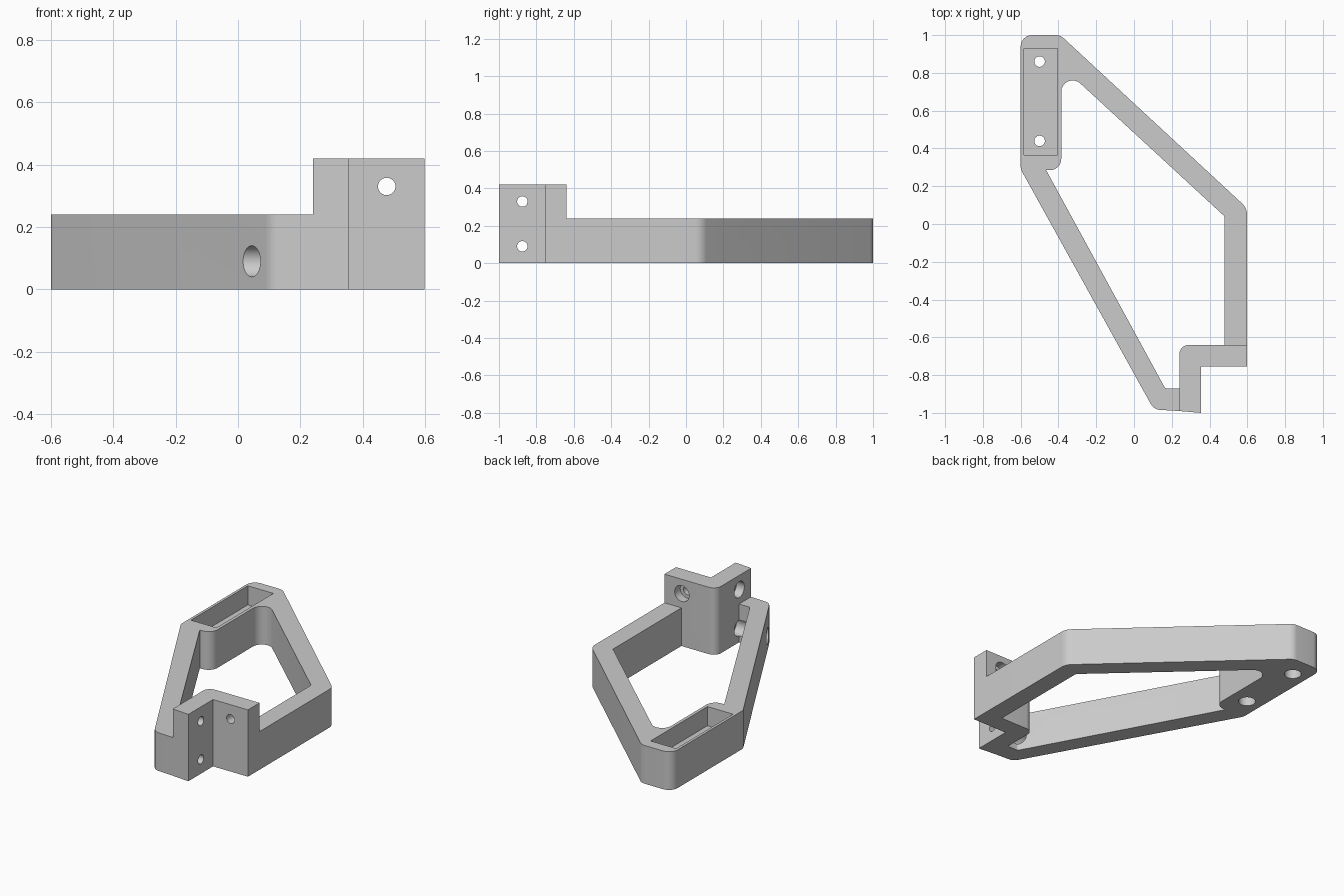
import bpy, bmesh, math
from mathutils import Vector, Matrix

cube = bpy.data.objects.get("Cube")
if cube:
    bpy.data.objects.remove(cube, do_unlink=True)

BASE, TALL = 0.24, 0.42        # frame height, mounting corner height
SCREW, HEAD = 0.028, 0.05      # screw hole and counterbore radii

grey = bpy.data.materials.new("light grey")
grey.use_nodes = True
grey.diffuse_color = (0.6, 0.6, 0.6, 1)
grey.node_tree.nodes["Principled BSDF"].inputs["Base Color"].default_value = (0.6, 0.6, 0.6, 1)


def rounded(corners, steps=8):
    """Outline from (x, y, radius) corners, filleting those with a radius."""
    out = []
    for i, (x, y, r) in enumerate(corners):
        p = Vector((x, y))
        if r == 0:
            out.append(p)
            continue
        a = (Vector(corners[i - 1][:2]) - p).normalized()
        b = (Vector(corners[(i + 1) % len(corners)][:2]) - p).normalized()
        half = a.angle(b) / 2
        center = p + (a + b).normalized() * (r / math.sin(half))
        start = p + a * (r / math.tan(half)) - center
        end = p + b * (r / math.tan(half)) - center
        sweep = math.pi - 2 * half
        for k in range(steps + 1):
            t = k / steps
            out.append(center + (start * math.sin((1 - t) * sweep)
                                 + end * math.sin(t * sweep)) / math.sin(sweep))
    return out


def make_object(name, bm):
    bmesh.ops.recalc_face_normals(bm, faces=bm.faces)
    mesh = bpy.data.meshes.new(name)
    bm.to_mesh(mesh)
    bm.free()
    mesh.materials.append(grey)
    ob = bpy.data.objects.new(name, mesh)
    bpy.context.collection.objects.link(ob)
    return ob


def prism(name, outline, z0, z1):
    bm = bmesh.new()
    face = bm.faces.new([bm.verts.new((p[0], p[1], z0)) for p in outline])
    top = bmesh.ops.extrude_face_region(bm, geom=[face])["geom"]
    verts = [v for v in top if isinstance(v, bmesh.types.BMVert)]
    bmesh.ops.translate(bm, verts=verts, vec=(0, 0, z1 - z0))
    return make_object(name, bm)


def block(name, x0, x1, y0, y1, z0, z1):
    return prism(name, [(x0, y0), (x1, y0), (x1, y1), (x0, y1)], z0, z1)


def rod(name, start, end, radius):
    a, b = Vector(start), Vector(end)
    turn = (b - a).to_track_quat('Z', 'Y').to_matrix().to_4x4()
    bm = bmesh.new()
    bmesh.ops.create_cone(bm, cap_ends=True, segments=32, radius1=radius, radius2=radius,
                          depth=(b - a).length, matrix=Matrix.Translation((a + b) / 2) @ turn)
    return make_object(name, bm)


def cut(body, cutter):
    cutter.hide_render = True
    mod = body.modifiers.new("cut", 'BOOLEAN')
    mod.operation, mod.solver, mod.object = 'DIFFERENCE', 'EXACT', cutter
    bpy.context.view_layer.objects.active = body
    bpy.ops.object.modifier_apply(modifier=mod.name)
    bpy.data.objects.remove(cutter, do_unlink=True)


# Outer body with the stepped mounting corner
outer = [(0.355, -1, 0), (0.355, -0.755, 0), (0.598, -0.755, 0), (0.598, 0.085, 0.08),
         (-0.39, 1, 0.06), (-0.6, 1, 0.06), (-0.6, 0.29, 0.06), (0.105, -0.982, 0.06),
         (0.24, -0.99, 0)]
bracket = prism("bracket_frame", rounded(outer), 0, TALL)

# Open middle
inner = [(0.24, -0.87, 0), (0.24, -0.64, 0.05), (0.48, -0.64, 0), (0.48, 0.04, 0.02),
         (-0.385, 0.837, 0.06), (-0.385, 0.285, 0.06), (-0.465, 0.285, 0),
         (0.165, -0.87, 0.015)]
cut(bracket, prism("opening", rounded(inner), -0.1, 0.6))

# Lower the frame everywhere except the mounting corner
cut(bracket, block("trim_side", -1, 0.24, -1.2, 1.2, BASE, 0.6))
cut(bracket, block("trim_rear", -1, 1, -0.64, 1.2, BASE, 0.6))

# Rear pocket with two counterbored floor holes
cut(bracket, block("pocket", -0.583, -0.405, 0.365, 0.93, 0.12, 0.5))
for y in (0.44, 0.86):
    cut(bracket, rod("floor_hole", (-0.5, y, -0.1), (-0.5, y, 0.2), SCREW))
    cut(bracket, rod("floor_bore", (-0.5, y, -0.1), (-0.5, y, 0.06), HEAD))

# Side wall holes; the lower bore continues through the slanted strut
for z, reach in ((0.09, -0.1), (0.33, 0.1)):
    cut(bracket, rod("side_hole", (0.2, -0.875, z), (0.5, -0.875, z), SCREW))
    cut(bracket, rod("side_bore", (reach, -0.872, z), (0.295, -0.872, z), HEAD))

# Front wall hole
cut(bracket, rod("front_hole", (0.477, -0.9, 0.33), (0.477, -0.5, 0.33), SCREW))
cut(bracket, rod("front_bore", (0.477, -0.695, 0.33), (0.477, -0.5, 0.33), HEAD))

# Smooth fillets and holes, keep hard edges
bpy.ops.object.select_all(action='DESELECT')
bracket.select_set(True)
bpy.context.view_layer.objects.active = bracket
bpy.ops.object.shade_smooth_by_angle(angle=math.radians(25))
